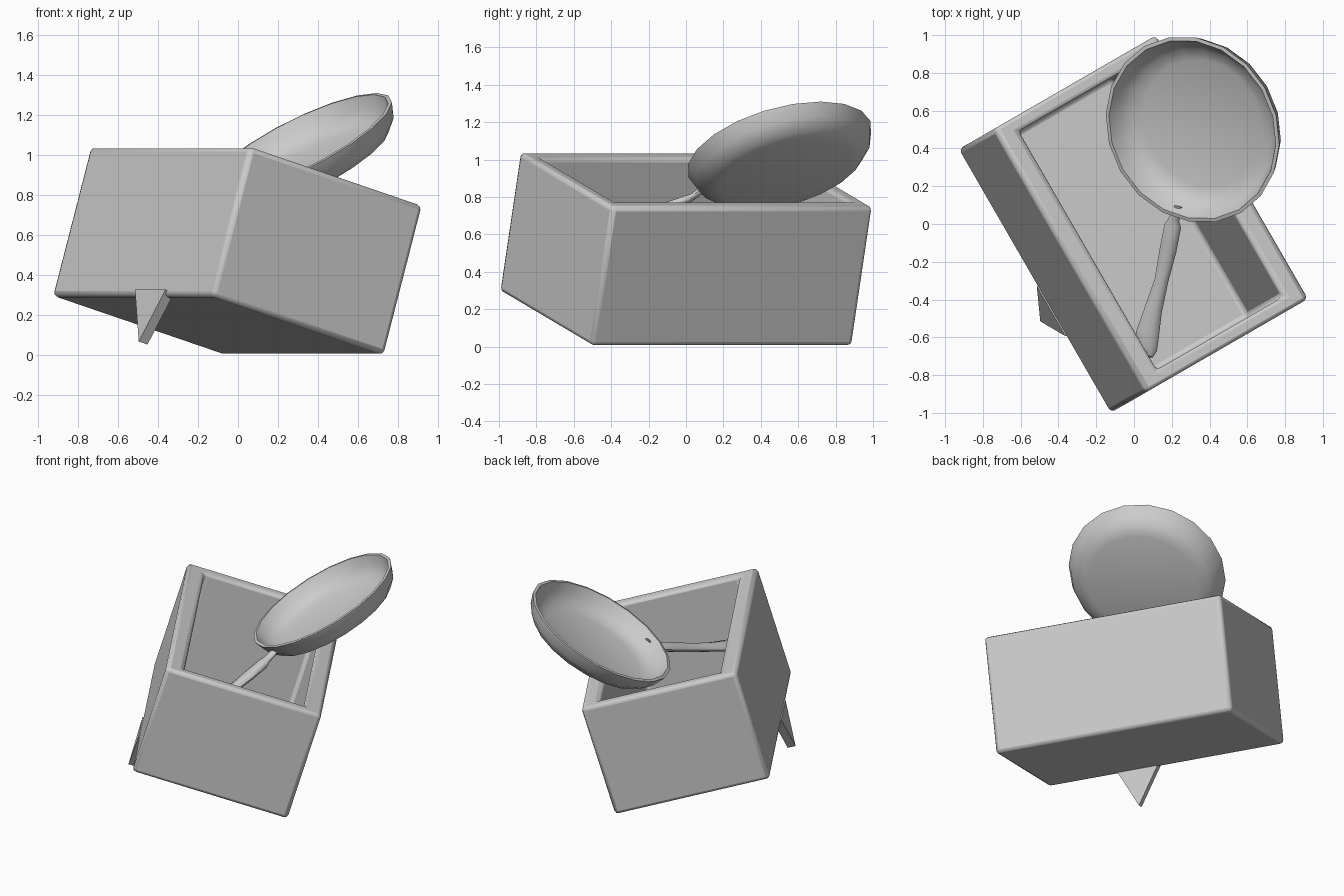
import bpy, bmesh
from math import radians, cos, sin, pi
from mathutils import Matrix, Vector

if "Cube" in bpy.data.objects:
    bpy.data.objects.remove(bpy.data.objects["Cube"])

W, L, H = 1.04, 1.61, 0.777          # box width, length, height


def pose(loc, turn, tilt):
    return (Matrix.Translation(loc) @ Matrix.Rotation(radians(turn), 4, 'Z')
            @ Matrix.Rotation(radians(tilt), 4, 'Y'))


def finish(name, bm, matrix, angle=40, bevel=0):
    bmesh.ops.recalc_face_normals(bm, faces=bm.faces)
    me = bpy.data.meshes.new(name)
    bm.to_mesh(me)
    bm.free()
    ob = bpy.data.objects.new(name, me)
    bpy.context.collection.objects.link(ob)
    ob.matrix_world = matrix
    if bevel:
        m = ob.modifiers.new("Bevel", 'BEVEL')
        m.width, m.segments, m.limit_method = bevel, 2, 'ANGLE'
    bpy.ops.object.select_all(action='DESELECT')
    bpy.context.view_layer.objects.active = ob
    ob.select_set(True)
    bpy.ops.object.shade_smooth_by_angle(angle=radians(angle))
    return ob


box_pose = pose((-0.003, 0, 0.521), 30, 16.5)

# Open tilted box: thick long walls, thinner end walls
bm = bmesh.new()
bmesh.ops.create_cube(bm, size=1, matrix=Matrix.Diagonal((W, L, H, 1)))
top = max(bm.faces, key=lambda f: f.calc_center_median().z)
bmesh.ops.inset_region(bm, faces=[top], thickness=0.05)
for v in top.verts:
    v.co.x = (1 if v.co.x > 0 else -1) * (W / 2 - 0.12)
    v.co.y = (1 if v.co.y > 0 else -1) * (L / 2 - 0.075)
inner = bmesh.ops.extrude_face_region(bm, geom=[top])["geom"]
for v in inner:
    if isinstance(v, bmesh.types.BMVert):
        v.co.z = -H / 2 + 0.04
if top.is_valid:
    bmesh.ops.delete(bm, geom=[top], context='FACES_ONLY')
finish("box", bm, box_pose, 60, 0.025)

# Pointed tail hanging below the left wall
bm = bmesh.new()
rings = []
for x in (-W / 2 - 0.008, -W / 2 + 0.045):
    rings.append([bm.verts.new((x, y, z)) for y, z in
                  ((-0.03, -H / 2 + 0.03), (-0.2, -H / 2 - 0.24), (-0.335, -H / 2 + 0.03))])
    bm.faces.new(rings[-1])
for i in range(3):
    j = (i + 1) % 3
    bm.faces.new((rings[0][i], rings[0][j], rings[1][j], rings[1][i]))
finish("tail", bm, box_pose, 20)

# Frying pan bowl, turned from a profile
profile = [(0, -.15), (.36, -.15), (.43, -.13), (.483, -.075), (.51, 0),
           (.49, .003), (.462, -.06), (.415, -.108), (.35, -.13), (0, -.13)]
bm = bmesh.new()
vs = [bm.verts.new((r, 0, z)) for r, z in profile]
es = [bm.edges.new(p) for p in zip(vs, vs[1:])]
bmesh.ops.spin(bm, geom=vs + es, cent=(0, 0, 0), axis=(0, 0, 1), angle=2 * pi, steps=20)
bmesh.ops.remove_doubles(bm, verts=bm.verts, dist=1e-4)
finish("pan", bm, pose((0.31, 0.5, 1.055), 30, -30), 50)

# Pan handle: tapered swept rings (x, y, z, half width, half height)
path = [(.235, .09, .84, .025, .025), (.21, .02, .79, .03, .025), (.205, -.01, .775, .045, .032),
        (.18, -.14, .73, .045, .032), (.145, -.3, .675, .037, .03), (.1, -.46, .63, .048, .03),
        (.072, -.58, .60, .062, .03), (.065, -.66, .585, .058, .027), (.07, -.70, .578, .03, .018)]
bm = bmesh.new()
side = Vector((0.97, -0.22, 0.1)).normalized()
N = 10
rings = []
for x, y, z, w, h in path:
    rings.append([bm.verts.new(Vector((x, y, z)) + side * w * cos(2 * pi * k / N)
                               + Vector((0, 0.2, 1)) * h * sin(2 * pi * k / N)) for k in range(N)])
for a, b in zip(rings, rings[1:]):
    for k in range(N):
        j = (k + 1) % N
        bm.faces.new((a[k], a[j], b[j], b[k]))
bm.faces.new(rings[0])
bm.faces.new(rings[-1])
finish("pan_handle", bm, Matrix.Identity(4), 50)
